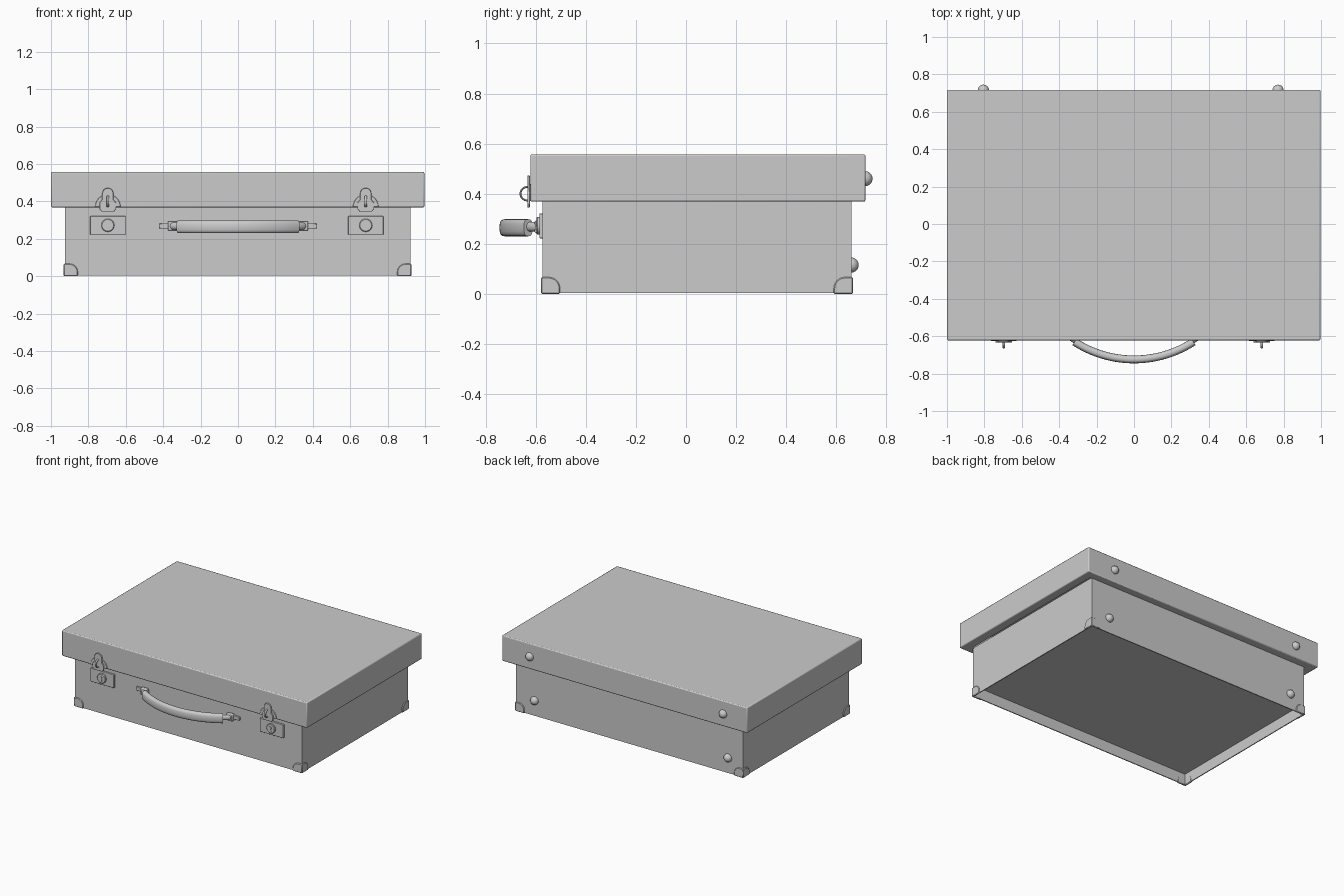
import bpy, bmesh, math
from mathutils import Matrix, Vector

if "Cube" in bpy.data.objects:
    bpy.data.objects.remove(bpy.data.objects["Cube"])


def finish(bm, name, bevel=0, segs=2):
    bmesh.ops.recalc_face_normals(bm, faces=bm.faces)
    me = bpy.data.meshes.new(name)
    bm.to_mesh(me)
    bm.free()
    ob = bpy.data.objects.new(name, me)
    bpy.context.collection.objects.link(ob)
    if bevel:
        m = ob.modifiers.new("bevel", 'BEVEL')
        m.width, m.segments, m.limit_method = bevel, segs, 'ANGLE'
    bpy.ops.object.select_all(action='DESELECT')
    ob.select_set(True)
    bpy.context.view_layer.objects.active = ob
    bpy.ops.object.shade_smooth_by_angle(angle=math.radians(35))
    return ob


def box_bm(lo, hi):
    bm = bmesh.new()
    bmesh.ops.create_cube(bm, size=1)
    for v in bm.verts:
        v.co = Vector([(a + b) / 2 + c * (b - a) for a, b, c in zip(lo, hi, v.co)])
    bm.normal_update()
    return bm


def box(name, lo, hi, bevel=0):
    return finish(box_bm(lo, hi), name, bevel)


def plate(name, pts, y0, y1, matrix=Matrix(), bevel=0):
    """Outline in x-z, extruded from y0 to y1."""
    bm = bmesh.new()
    f = bm.faces.new([bm.verts.new((x, y0, z)) for x, z in pts])
    ext = bmesh.ops.extrude_face_region(bm, geom=[f])["geom"]
    for v in ext:
        if isinstance(v, bmesh.types.BMVert):
            v.co.y = y1
    bm.transform(matrix)
    return finish(bm, name, bevel, 1)


def arc(cx, cz, r, a0, a1, n):
    steps = [math.radians(a0 + (a1 - a0) * i / n) for i in range(n + 1)]
    return [(cx + r * math.cos(a), cz + r * math.sin(a)) for a in steps]


def sweep(name, path, normals, ra, rb, n=16, power=1.0):
    """Closed tube along path; ra along the normal, rb across it."""
    bm = bmesh.new()
    rings = []
    for i, p in enumerate(path):
        t = (path[min(i + 1, len(path) - 1)] - path[max(i - 1, 0)]).normalized()
        u = normals[i]
        w = t.cross(u).normalized()
        ring = []
        for k in range(n):
            c, s = math.cos(2 * math.pi * k / n), math.sin(2 * math.pi * k / n)
            c, s = [math.copysign(abs(q) ** power, q) for q in (c, s)]
            ring.append(bm.verts.new(p + u * c * ra + w * s * rb))
        rings.append(ring)
    for a, b in zip(rings, rings[1:]):
        for k in range(n):
            bm.faces.new((a[k], a[(k + 1) % n], b[(k + 1) % n], b[k]))
    bm.faces.new(rings[0])
    bm.faces.new(rings[-1])
    return finish(bm, name)


def end_face(bm, side):
    return max(bm.faces, key=lambda f: side * f.calc_center_median().z)


# Lid: a cover with a lip underneath reaching in to the body
bm = box_bm((-1, -0.622, 0.368), (0.997, 0.717, 0.557))
under = end_face(bm, -1)
bmesh.ops.inset_region(bm, faces=[under], thickness=0.09)
bmesh.ops.delete(bm, geom=[under], context='FACES_ONLY')
finish(bm, "lid", 0.007)

# Body: hollow, with its floor set up inside the walls
X0, X1, Y0, Y1 = -0.926, 0.921, -0.573, 0.66
bm = box_bm((X0, Y0, 0.003), (X1, Y1, 0.372))
base = end_face(bm, -1)
bmesh.ops.inset_region(bm, faces=[base], thickness=0.01)
floor = bmesh.ops.extrude_discrete_faces(bm, faces=[base])["faces"][0]
for v in floor.verts:
    v.co.z = 0.083
top = end_face(bm, 1)
bmesh.ops.delete(bm, geom=[top], context='FACES_ONLY')
finish(bm, "body")

# Corner guards: two rounded plates on each bottom corner
guard = [(-0.006, 0), (0.07, 0)] + arc(0.025, 0.022, 0.045, 0, 90, 6) + [(-0.006, 0.067)]
for x, sx in ((X0, 1), (X1, -1)):
    for y, sy in ((Y0, 1), (Y1, -1)):
        m = Matrix.Translation((x, y, 0)) @ Matrix.Diagonal((sx, sy, 1, 1))
        swap = Matrix(((0, 1, 0, 0), (1, 0, 0, 0), (0, 0, 1, 0), (0, 0, 0, 1)))
        plate("corner_guard_front", guard, -0.006, 0.008, m, 0.004)
        plate("corner_guard_side", guard, -0.006, 0.008, m @ swap, 0.004)

# Hinge studs on the back
for x in (-0.805, 0.77):
    for y, z in ((Y1, 0.115), (0.715, 0.46)):
        bm = bmesh.new()
        bmesh.ops.create_uvsphere(bm, u_segments=24, v_segments=14, radius=0.03,
                                  matrix=Matrix.Translation((x, y, z)))
        finish(bm, "hinge_stud")

# Latches
hasp = ([(-0.045, 0.36), (-0.033, 0.345), (0.033, 0.345), (0.045, 0.36), (0.045, 0.392), (0.03, 0.41)]
        + arc(0, 0.442, 0.03, 0, 180, 10) + [(-0.03, 0.41), (-0.045, 0.392)])
keyhole = arc(0, 0.279, 0.009, -60, 240, 10) + [(-0.007, 0.255), (0.007, 0.255)]
for x in (-0.696, 0.683):
    m = Matrix.Translation((x, 0, 0))
    box("lock_plate", (x - 0.095, -0.586, 0.222), (x + 0.095, -0.57, 0.321), 0.003)
    plate("lock_barrel", arc(0, 0.272, 0.035, 0, 345, 23), -0.58, -0.598, m, 0.004)
    plate("keyhole_guard", keyhole, -0.596, -0.602, m)
    plate("hasp_base", arc(0, 0.37, 0.068, 0, 180, 16), -0.62, -0.626, m, 0.002)
    plate("hasp", hasp, -0.624, -0.634, m, 0.002)
    # Pull ring standing out from the hasp
    pts = arc(-0.634, 0.4, 0.027, 70, 290, 16)
    path = [Vector((x, a, b)) for a, b in pts]
    sweep("hasp_ring", path, [Vector((1, 0, 0))] * len(path), 0.007, 0.004, 10)

# Carrying handle, a shallow arc
N = 32
R = (0.318 ** 2 + 0.094 ** 2) / (2 * 0.094)
A = math.asin(0.318 / R)
nor = [Vector((math.sin(a), -math.cos(a), 0)) for a in [A * (2 * i / N - 1) for i in range(N + 1)]]
ctr = Vector((0.0, -0.724 + R, 0.264))
sweep("handle", [ctr + n * R for n in nor], nor, 0.021, 0.034, 20, 0.75)

# Handle mounts
for s in (-1, 1):
    def mount(name, a, b, y0, y1, h, bevel):
        lo, hi = sorted((s * a, s * b))
        box(name, (lo, y0, 0.268 - h), (hi, y1, 0.268 + h), bevel)
    mount("mount_plate", 0.325, 0.42, -0.585, -0.57, 0.014, 0.003)
    mount("mount_block", 0.325, 0.375, -0.605, -0.575, 0.025, 0.006)
    path = [Vector((s * a, b, 0.268)) for a, b in ((0.3, -0.638), (0.325, -0.622), (0.35, -0.605), (0.36, -0.59))]
    sweep("handle_link", path, [Vector((0, 0, 1))] * 4, 0.018, 0.011, 12)
